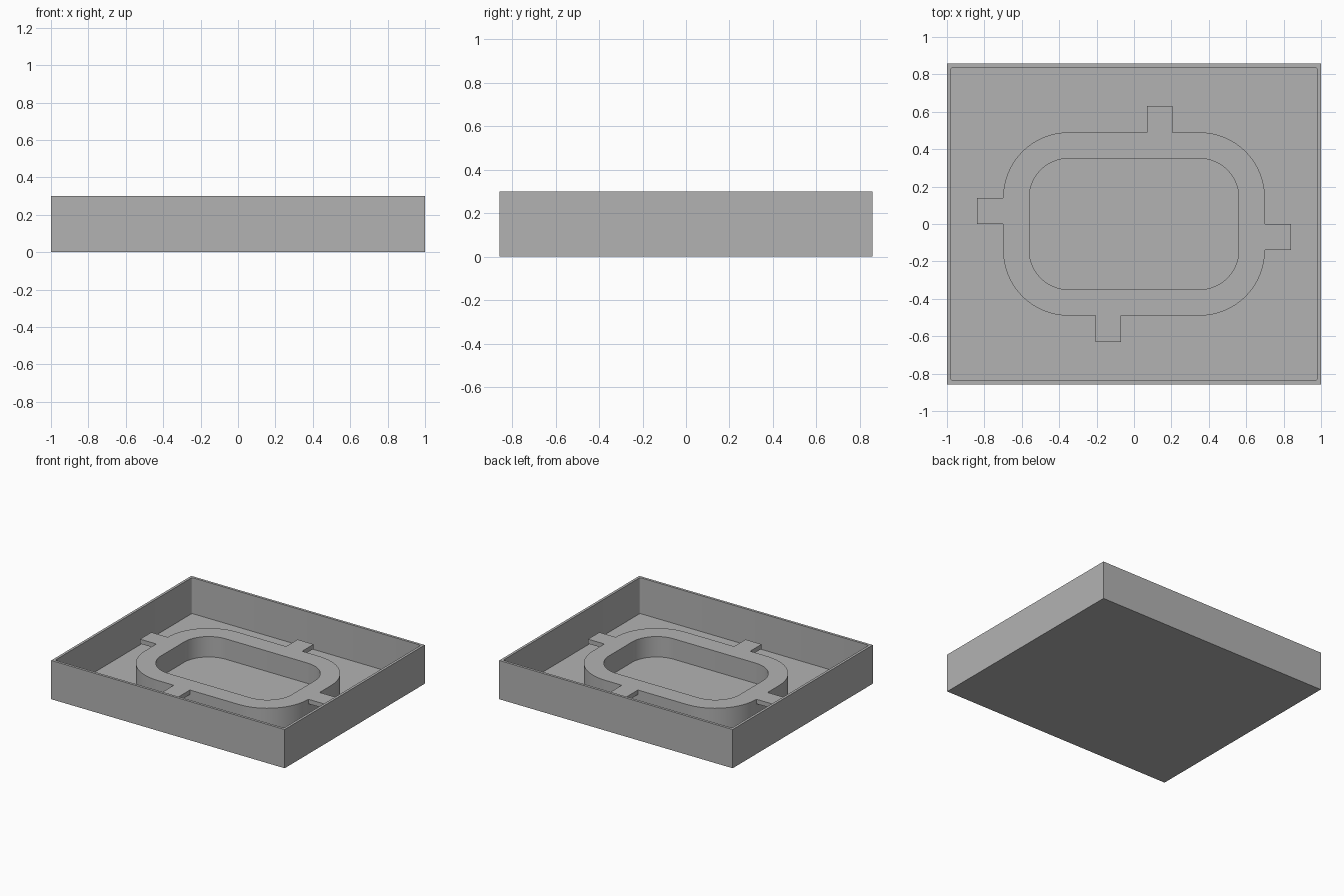
import bpy
import bmesh
from math import cos, sin, pi, radians

if "Cube" in bpy.data.objects:
    bpy.data.objects.remove(bpy.data.objects["Cube"], do_unlink=True)

grey = bpy.data.materials.new("plain grey")
grey.use_nodes = True
colour = (0.45, 0.45, 0.45, 1)
grey.diffuse_color = colour
grey.node_tree.nodes["Principled BSDF"].inputs["Base Color"].default_value = colour

WALL = 0.02
FLOOR = 0.022
RING_TOP = 0.18
TAB_THICK = 0.035


def rounded_rect(hx, hy, r, steps=16):
    """Outline of a rectangle with rounded corners."""
    if r == 0:
        return [(hx, hy), (-hx, hy), (-hx, -hy), (hx, -hy)]
    corners = [(1, 1), (-1, 1), (-1, -1), (1, -1)]
    return [(sx * (hx - r) + r * cos((q + i / steps) * pi / 2),
             sy * (hy - r) + r * sin((q + i / steps) * pi / 2))
            for q, (sx, sy) in enumerate(corners) for i in range(steps + 1)]


def prism(name, outline, z0, z1):
    """Solid made by extruding an outline upward."""
    bm = bmesh.new()
    base = bm.faces.new([bm.verts.new((x, y, z0)) for x, y in outline])
    top = bmesh.ops.extrude_face_region(bm, geom=[base])["geom"]
    bmesh.ops.translate(bm, vec=(0, 0, z1 - z0),
                        verts=[v for v in top if isinstance(v, bmesh.types.BMVert)])
    bmesh.ops.recalc_face_normals(bm, faces=bm.faces)
    mesh = bpy.data.meshes.new(name)
    bm.to_mesh(mesh)
    bm.free()
    mesh.materials.append(grey)
    obj = bpy.data.objects.new(name, mesh)
    bpy.context.collection.objects.link(obj)
    return obj


def combine(target, tool, operation):
    """Apply a boolean and remove the tool."""
    mod = target.modifiers.new(operation, 'BOOLEAN')
    mod.operation, mod.solver, mod.object = operation, 'EXACT', tool
    bpy.ops.object.select_all(action='DESELECT')
    bpy.context.view_layer.objects.active = target
    target.select_set(True)
    bpy.ops.object.modifier_apply(modifier=mod.name)
    bpy.data.objects.remove(tool, do_unlink=True)


# Open tray with thin walls and a thin floor
tray = prism("tray", rounded_rect(1, 0.857, 0), 0, 0.3)
pocket = prism("pocket", rounded_rect(1 - WALL, 0.857 - WALL, 0.012, 4), FLOOR, 0.4)
combine(tray, pocket, 'DIFFERENCE')

# Raised rounded ring standing on the floor
ring = prism("raised_ring", rounded_rect(0.7, 0.49, 0.35), FLOOR / 2, RING_TOP)

# Four thin tabs level with the ring top, repeated by a half turn
for turn in (1, -1):
    for x, y in ((0.77, -0.07), (0.138, 0.56)):
        hx, hy = (0.07, 0.069) if x > y + 0.5 else (0.069, 0.07)
        # Extend each tab slightly into the ring
        dx, dy = (0.03, 0) if x > 0.5 else (0, 0.03)
        outline = [(turn * (x - dx + px * (1 + dx / hx)), turn * (y - dy + py * (1 + dy / hy)))
                   for px, py in rounded_rect(hx, hy, 0)]
        tab = prism("tab", outline, RING_TOP - TAB_THICK, RING_TOP)
        combine(ring, tab, 'UNION')

# Opening through the ring
opening = prism("opening", rounded_rect(0.56, 0.35, 0.21), -0.1, 0.4)
combine(ring, opening, 'DIFFERENCE')

# Smooth the curved walls and keep the corners sharp
bpy.ops.object.select_all(action='DESELECT')
for obj in (tray, ring):
    obj.select_set(True)
bpy.context.view_layer.objects.active = ring
bpy.ops.object.shade_smooth_by_angle(angle=radians(30))
